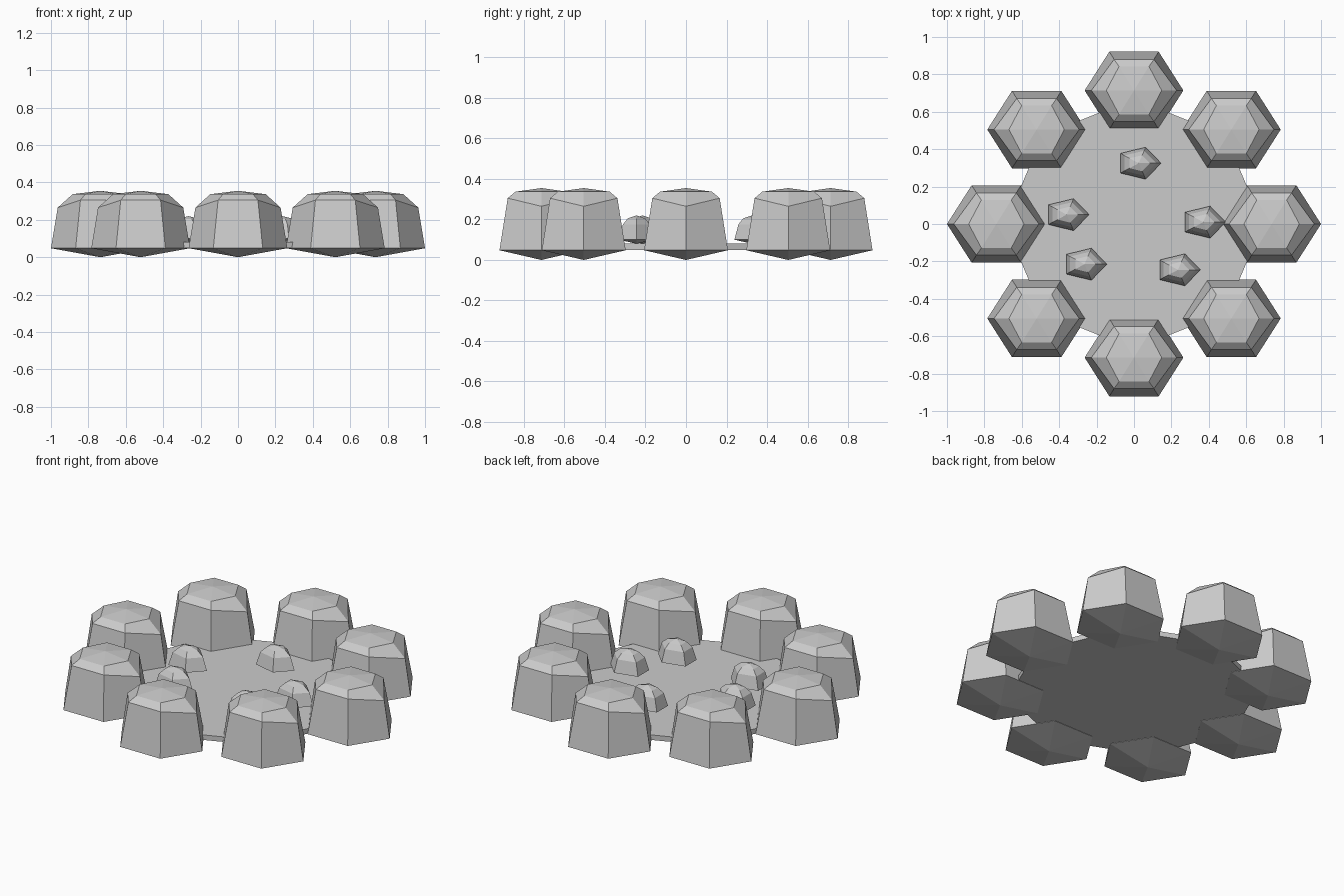
import bpy
import bmesh
from math import cos, sin, pi, tau

if "Cube" in bpy.data.objects:
    bpy.data.objects.remove(bpy.data.objects["Cube"], do_unlink=True)

stone_grey = bpy.data.materials.new("stone_grey")
stone_grey.use_nodes = True
color = (0.6, 0.6, 0.6, 1)
stone_grey.diffuse_color = color
bsdf = stone_grey.node_tree.nodes["Principled BSDF"]
bsdf.inputs["Base Color"].default_value = color
bsdf.inputs["Roughness"].default_value = 0.9


def ring(sides, rx, ry, z, tip_rx=None, tip_z=None):
    """Ring of points; the points on the x axis may be moved separately."""
    points = []
    for i in range(sides):
        a = tau * i / sides
        tip = abs(sin(a)) < 0.01
        r = tip_rx if tip and tip_rx else rx
        h = tip_z if tip and tip_z else z
        points.append((r * cos(a), ry * sin(a), h))
    return points


def build(name, rings, location, bottom=None, top=None):
    """Skin a stack of rings, closed by an apex or a flat cap at each end."""
    bm = bmesh.new()
    loops = [[bm.verts.new(p) for p in r] for r in rings]
    n = len(loops[0])
    for low, high in zip(loops, loops[1:]):
        for i in range(n):
            j = (i + 1) % n
            bm.faces.new((low[i], low[j], high[j], high[i]))
    for loop, apex in ((loops[0], bottom), (loops[-1], top)):
        if apex is None:
            bm.faces.new(loop)
        else:
            tip = bm.verts.new((0, 0, apex))
            for i in range(n):
                bm.faces.new((loop[i], loop[(i + 1) % n], tip))
    bmesh.ops.recalc_face_normals(bm, faces=bm.faces)
    mesh = bpy.data.meshes.new(name)
    bm.to_mesh(mesh)
    bm.free()
    mesh.materials.append(stone_grey)
    obj = bpy.data.objects.new(name, mesh)
    obj.location = location
    bpy.context.collection.objects.link(obj)
    return obj


# Flat ground slab
build("ground_slab", [ring(8, 0.69, 0.67, 0.05), ring(8, 0.69, 0.67, 0.08)], (0, 0, 0))

# Circle of eight domed boulders
boulder = [
    ring(6, 0.264, 0.239, 0.048),
    ring(6, 0.213, 0.192, 0.305, 0.228, 0.265),
    ring(6, 0.160, 0.148, 0.337, 0.148),
]
for k in range(8):
    a = k * pi / 4
    build(f"boulder_{k + 1}", boulder, (0.736 * cos(a), 0.714 * sin(a), 0), 0, 0.355)

# Five small pointed pebbles on the slab
pebble = [
    ring(5, 0.12, 0.09, 0.10),
    ring(5, 0.095, 0.07, 0.175),
    ring(5, 0.06, 0.045, 0.205),
]
spots = [(0.025, 0.325), (-0.36, 0.05), (-0.265, -0.215), (0.235, -0.245), (0.37, 0.01)]
for k, (x, y) in enumerate(spots):
    build(f"pebble_{k + 1}", pebble, (x, y, 0), 0.08, 0.22)
